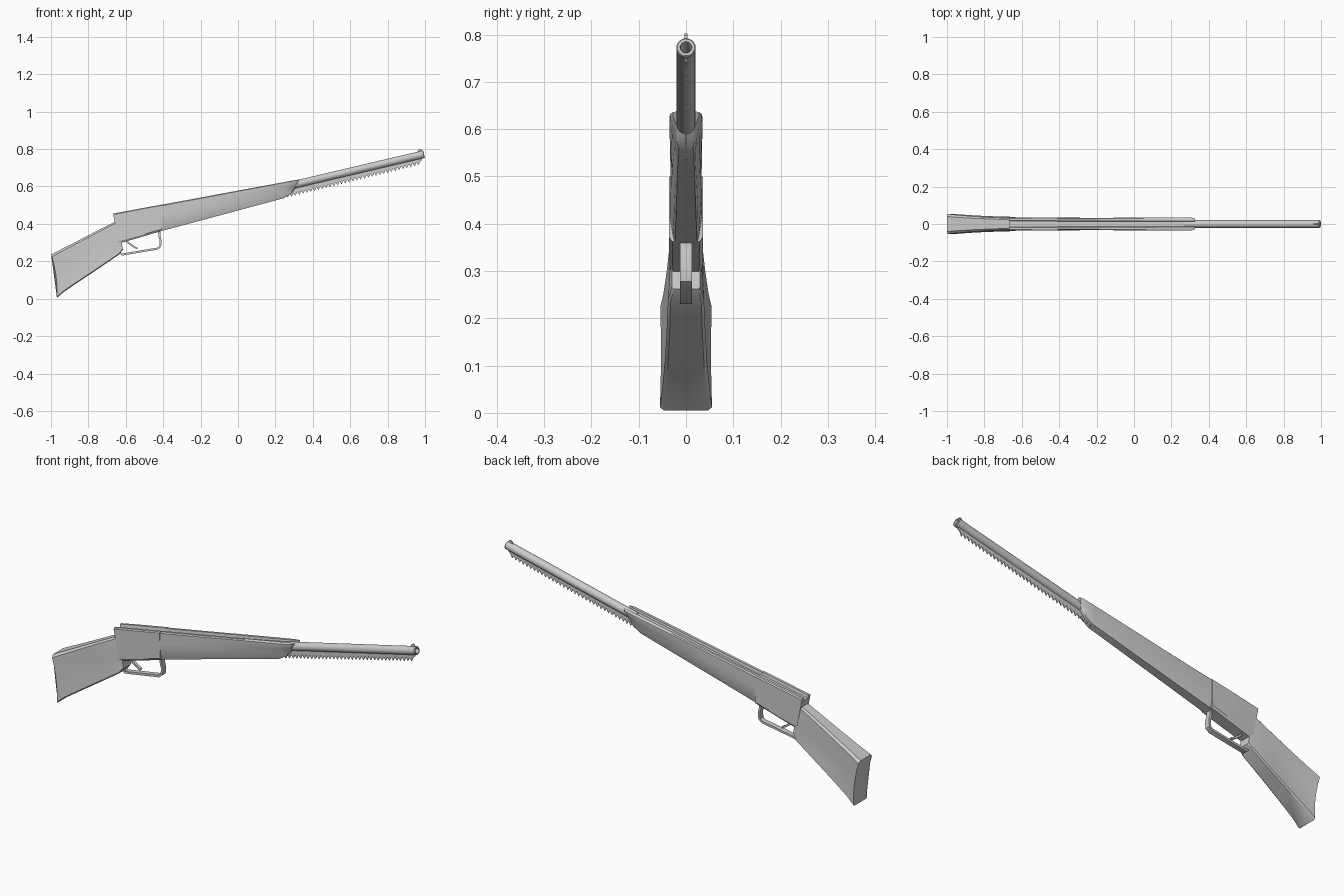
import bpy, bmesh, math
from mathutils import Vector

if "Cube" in bpy.data.objects:
    bpy.data.objects.remove(bpy.data.objects["Cube"])


def finish(name, bm, angle=32):
    bmesh.ops.recalc_face_normals(bm, faces=bm.faces[:])
    me = bpy.data.meshes.new(name)
    bm.to_mesh(me)
    bm.free()
    ob = bpy.data.objects.new(name, me)
    bpy.context.collection.objects.link(ob)
    me.shade_smooth()
    me.set_sharp_from_angle(angle=math.radians(angle))
    return ob


def loft(name, rings, angle=32):
    """Skin closed rings of equal length and cap both ends."""
    bm = bmesh.new()
    rows = [[bm.verts.new(p) for p in r] for r in rings]
    n = len(rows[0])
    for a, b in zip(rows, rows[1:]):
        for i in range(n):
            j = (i + 1) % n
            bm.faces.new((a[i], a[j], b[j], b[i]))
    bm.faces.new(rows[0])
    bm.faces.new(rows[-1])
    return finish(name, bm, angle)


def section(bottom, top, half, bow=0.0):
    """Mirrored cross-section; half = (height fraction, half width) from bottom up."""
    pts = []
    for t, w in half:
        x = bottom[0] + (top[0] - bottom[0]) * t + bow * 4 * t * (1 - t)
        z = bottom[1] + (top[1] - bottom[1]) * t
        pts.append((x, w, z))
    return pts + [(x, -w, z) for x, w, z in reversed(pts)]


def plate(name, outline, half):
    """Extrude an x-z outline symmetrically in y."""
    bm = bmesh.new()
    f = bm.faces.new([bm.verts.new((x, -half, z)) for x, z in outline])
    ext = bmesh.ops.extrude_face_region(bm, geom=[f])
    moved = [v for v in ext["geom"] if isinstance(v, bmesh.types.BMVert)]
    bmesh.ops.translate(bm, vec=(0, 2 * half, 0), verts=moved)
    return finish(name, bm)


def strip(name, path, thick, half):
    """Bent flat bar following an x-z path."""
    p = [Vector(q) for q in path]
    left, right = [], []
    for i, q in enumerate(p):
        d = (p[min(i + 1, len(p) - 1)] - p[max(i - 1, 0)]).normalized()
        n = Vector((-d.y, d.x)) * thick / 2
        left.append(q + n)
        right.append(q - n)
    return plate(name, left + right[::-1], half)


# Shoulder stock, flaring to a hollowed butt
def stock_half(lo, mid, hi):
    return [(0, lo * .85), (.03, lo), (.2, (lo + mid) / 2), (.4, mid), (.6, mid),
            (.8, (mid + hi) / 2), (.95, hi), (1, hi * .75)]


loft("stock", [
    section((-.968, .005), (-.999, .237), stock_half(.055, .053, .054), .011),
    section((-.93, .037), (-.95, .262), stock_half(.051, .047, .048), .008),
    section((-.84, .098), (-.86, .308), stock_half(.045, .04, .041), .003),
    section((-.74, .165), (-.76, .36), stock_half(.041, .036, .035)),
    section((-.637, .235), (-.668, .407), stock_half(.038, .034, .031)),
    section((-.615, .262), (-.64, .41), stock_half(.030, .030, .028)),
])


# Receiver with a channel along the top
def receiver_half(w):
    return [(0, w * .8), (.07, w), (.35, w), (.6, w), (.8, w), (.97, w), (1, w - .005),
            (1, .018), (.9, .015)]


loft("receiver", [
    section((-.637, .295), (-.668, .455), receiver_half(.034)),
    section((-.53, .326), (-.53, .481), receiver_half(.036)),
    section((-.408, .362), (-.41, .503), receiver_half(.036)),
])


# Fore-end: squared at the back, keeled at the front, chamfered tip
def fore_half(b, m, t):
    return [(0, b), (.1, b + (m - b) * .35), (.38, m), (.62, (m + t) / 2), (.82, t),
            (.96, t), (1, t - .005), (1, .016), (.88, .014)]


loft("fore_end", [
    section((-.412, .361), (-.412, .502), fore_half(.024, .034, .033)),
    section((-.2, .418), (-.2, .541), fore_half(.021, .033, .033)),
    section((.02, .477), (.02, .582), fore_half(.019, .029, .034)),
    section((.24, .536), (.25, .624), fore_half(.017, .024, .035)),
    section((.285, .562), (.31, .635), fore_half(.015, .024, .034)),
    section((.305, .59), (.327, .637), fore_half(.014, .02, .028)),
])

# Barrel with open bore
SLOPE = .235
axis = Vector((1, 0, SLOPE)).normalized()
up = Vector((-axis.z, 0, axis.x))
muzzle = Vector((.995, 0, .773))


def circle(dist, r, n=24):
    c = muzzle - axis * dist
    return [c + (up * math.cos(a) + Vector((0, 1, 0)) * math.sin(a)) * r
            for a in (2 * math.pi * i / n for i in range(n))]


loft("barrel", [circle(.74, .0205), circle(.003, .0205), circle(0, .018),
                circle(0, .0125), circle(.003, .011), circle(.15, .011)])


# Front sight
def on_barrel(dist, height):
    p = muzzle - axis * dist + up * height
    return (p.x, p.z)


plate("front_sight", [on_barrel(d, h) for d, h in
                      ((.036, .015), (.006, .015), (.008, .028), (.014, .033), (.022, .031))], .003)

# Saw blade hung under the barrel
teeth, x0, x1 = 36, .235, .975
edge = lambda x: .734 + (x - x1) * .248
step = (x1 - x0) / teeth
outline = [(x0, edge(x0) + .05), (x0, edge(x0))]
for i in range(teeth):
    x = x0 + i * step
    outline += [(x + step * .5, edge(x) - .016), (x + step, edge(x + step))]
outline += [(.985, .742), (.978, .762)]
plate("saw_blade", outline, .0025)

# Trigger guard and trigger
strip("trigger_guard", [(-.632, .305), (-.634, .25), (-.622, .236), (-.43, .268), (-.416, .28),
                        (-.413, .31), (-.42, .335), (-.422, .37)], .011, .013)
strip("trigger", [(-.605, .318), (-.585, .298), (-.56, .28), (-.538, .268)], .009, .008)
